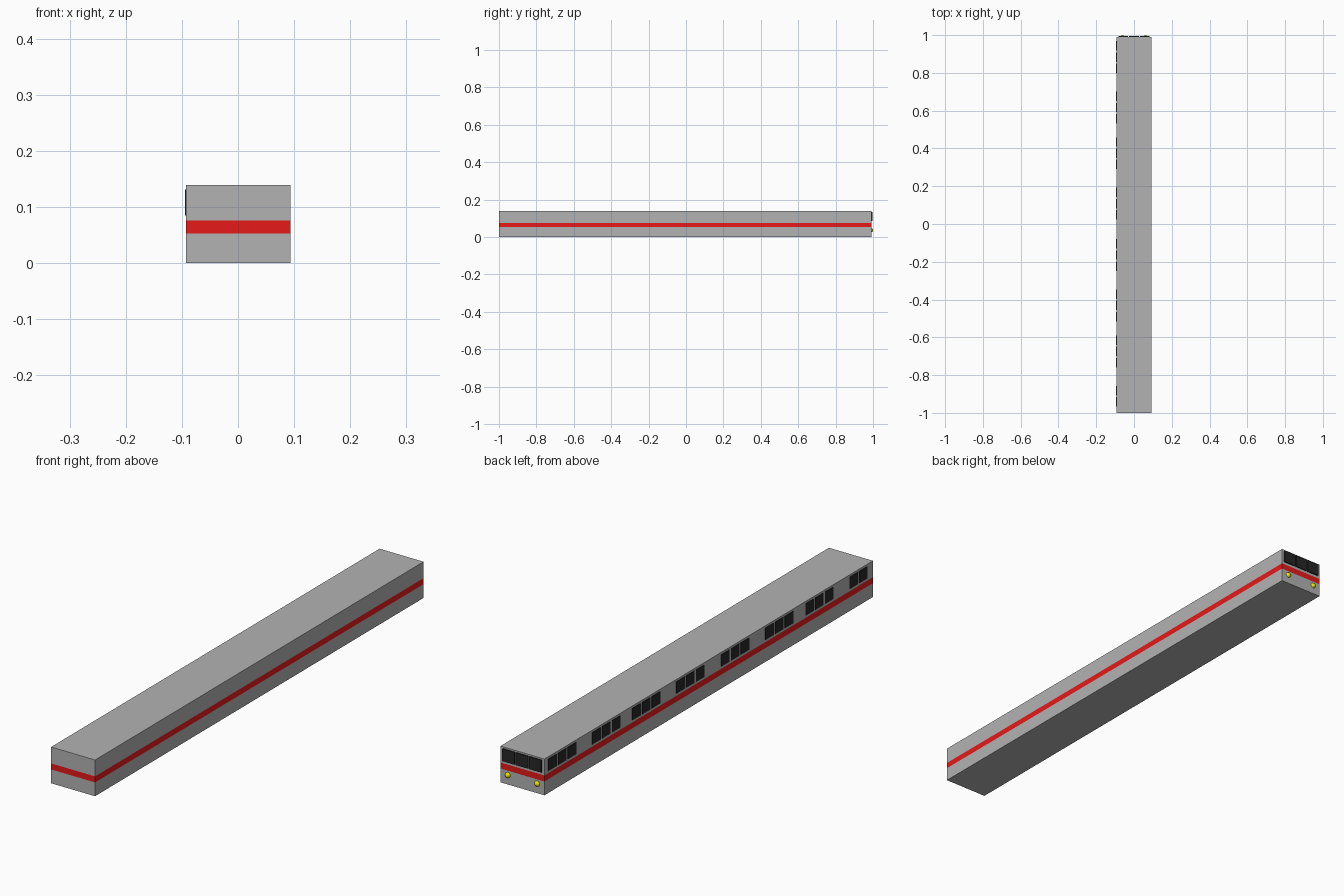
import bpy, bmesh
from mathutils import Matrix

if "Cube" in bpy.data.objects:
    bpy.data.objects.remove(bpy.data.objects["Cube"])

X0, X1 = -0.093, 0.0935      # left / right walls
Y0, Y1 = -1.0, 0.991         # plain end / cab end
H = 0.139                    # height
STRIPE = (0.053, 0.076)      # stripe bottom / top


def material(name, color):
    m = bpy.data.materials.new(name)
    m.diffuse_color = (*color, 1)
    m.use_nodes = True
    m.node_tree.nodes["Principled BSDF"].inputs["Base Color"].default_value = m.diffuse_color
    return m


grey = material("grey_paint", (0.45, 0.45, 0.45))
red = material("red_stripe", (0.8, 0.01, 0.01))
black = material("dark_glass", (0.02, 0.02, 0.02))
yellow = material("lamp_yellow", (0.8, 0.8, 0.0))


def finish(name, bm, *mats):
    mesh = bpy.data.meshes.new(name)
    bm.to_mesh(mesh)
    bm.free()
    for m in mats:
        mesh.materials.append(m)
    obj = bpy.data.objects.new(name, mesh)
    bpy.context.collection.objects.link(obj)
    return obj


def add_box(bm, lo, hi):
    size = [b - a for a, b in zip(lo, hi)]
    mid = [(a + b) / 2 for a, b in zip(lo, hi)]
    bmesh.ops.create_cube(bm, size=1, matrix=Matrix.Translation(mid) @ Matrix.Diagonal((*size, 1)))


# Carriage body, with a flush painted stripe cut around its walls
bm = bmesh.new()
add_box(bm, (X0, Y0, 0), (X1, Y1, H))
for z in STRIPE:
    bmesh.ops.bisect_plane(bm, geom=bm.verts[:] + bm.edges[:] + bm.faces[:],
                           plane_co=(0, 0, z), plane_no=(0, 0, 1))
for f in bm.faces:
    if STRIPE[0] < f.calc_center_median().z < STRIPE[1]:
        f.material_index = 1
finish("carriage_body", bm, grey, red)

# Side windows on the left wall, in groups of three (two in the last group)
W, PITCH = 0.05, 0.0592
starts = [0.968, 0.701, 0.459, 0.192, -0.080, -0.347, -0.590, -0.857]
for g, y in enumerate(starts):
    bm = bmesh.new()
    for i in range(2 if g == len(starts) - 1 else 3):
        top = y - i * PITCH
        add_box(bm, (X0 - 0.0015, top - W, 0.085), (X0 + 0.004, top, 0.131))
    finish(f"side_windows_{g + 1}", bm, black)

# Three cab windows on the back end
bm = bmesh.new()
for x in (-0.057, 0, 0.057):
    add_box(bm, (x - 0.026, Y1 - 0.004, 0.086), (x + 0.026, Y1 + 0.005, 0.133))
finish("cab_windows", bm, black)

# Pair of round headlights
for side, x in (("left", -0.062), ("right", 0.062)):
    bm = bmesh.new()
    bmesh.ops.create_uvsphere(bm, u_segments=24, v_segments=12, radius=0.011,
                              matrix=Matrix.Translation((x, 0.989, 0.036)))
    for f in bm.faces:
        f.smooth = True
    finish(f"headlight_{side}", bm, yellow)
